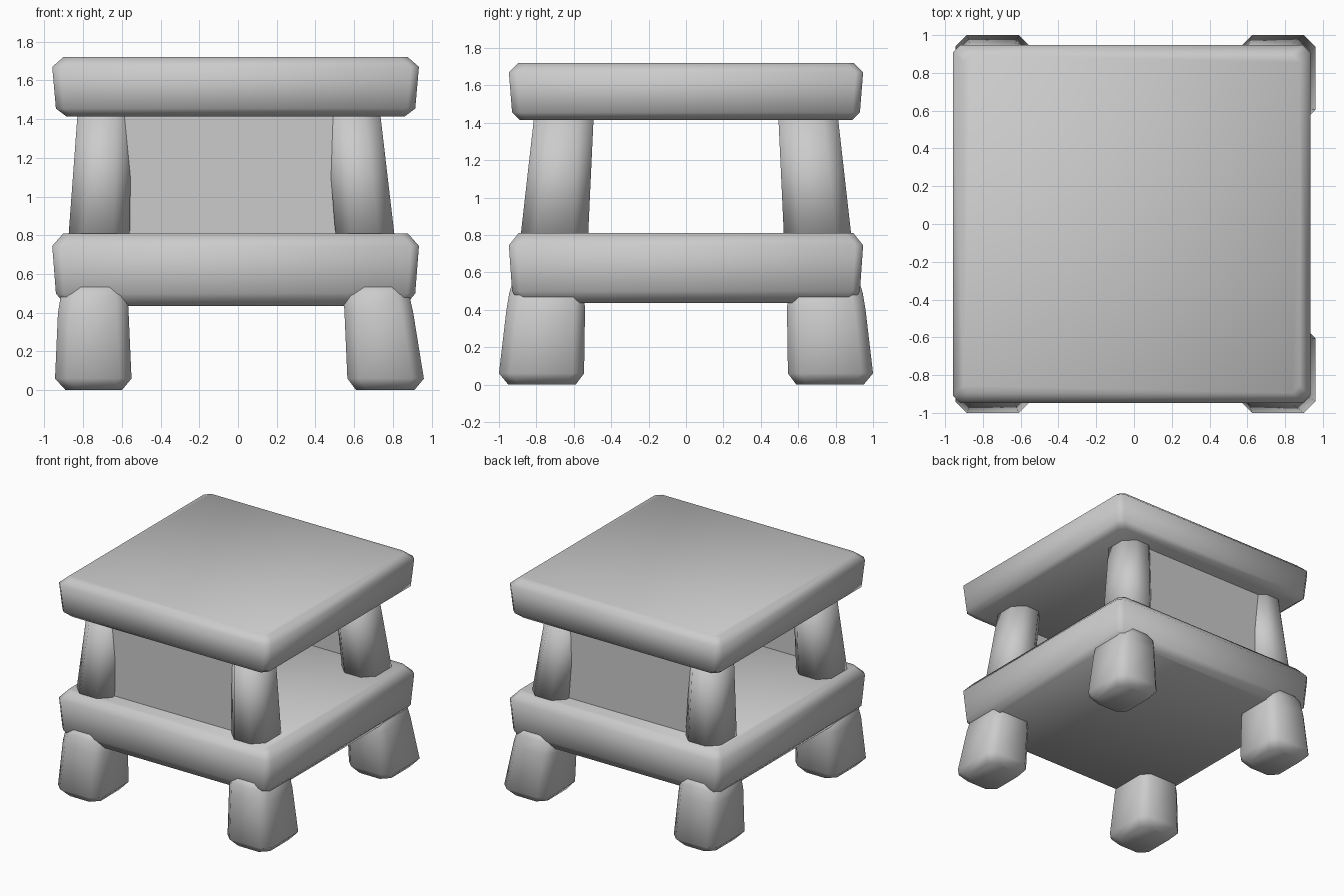
import bpy
import bmesh

cube = bpy.data.objects.get("Cube")
if cube:
    bpy.data.objects.remove(cube, do_unlink=True)

# One stone colour for the whole model
stone = bpy.data.materials.new("stone grey")
stone.use_nodes = True
GREY = (0.6, 0.6, 0.6, 1)
stone.diffuse_color = GREY
stone.node_tree.nodes["Principled BSDF"].inputs["Base Color"].default_value = GREY


def finish(name, bm, smooth=True):
    mesh = bpy.data.meshes.new(name)
    bm.to_mesh(mesh)
    bm.free()
    mesh.materials.append(stone)
    for p in mesh.polygons:
        p.use_smooth = smooth
    obj = bpy.data.objects.new(name, mesh)
    bpy.context.collection.objects.link(obj)
    return obj


def loft(name, rings, cut):
    """Stack of corner-cut rectangles (z, x0, x1, y0, y1), capped at both ends."""
    bm = bmesh.new()
    loops = []
    for z, x0, x1, y0, y1 in rings:
        x0, x1 = sorted((x0, x1))
        y0, y1 = sorted((y0, y1))
        outline = [(x0 + cut, y0), (x1 - cut, y0), (x1, y0 + cut), (x1, y1 - cut),
                   (x1 - cut, y1), (x0 + cut, y1), (x0, y1 - cut), (x0, y0 + cut)]
        loops.append([bm.verts.new((x, y, z)) for x, y in outline])
    for a, b in zip(loops, loops[1:]):
        for i in range(8):
            j = (i + 1) % 8
            bm.faces.new((a[i], a[j], b[j], b[i]))
    bm.faces.new(loops[0][::-1])
    bm.faces.new(loops[-1])
    bmesh.ops.recalc_face_normals(bm, faces=bm.faces)
    return finish(name, bm)


# Slabs: widest near the top, tapering down, with chamfered rims
def slab(name, bottom, low, high, top):
    sizes = [(bottom, 0.875, 0.89), (low, 0.928, 0.93), (high, 0.947, 0.947), (top, 0.89, 0.895)]
    loft(name, [(z, -w - 0.0125, w - 0.0125, -d, d) for z, w, d in sizes], 0.04)


slab("roof_slab", 1.415, 1.455, 1.67, 1.72)
slab("base_slab", 0.435, 0.50, 0.745, 0.81)

# Profiles as (z, outer x, inner x); the two sides lean differently
LEG_X = {
    "right": [(0, -0.89, -0.60), (0.06, -0.945, -0.55), (0.40, -0.93, -0.565),
              (0.49, -0.915, -0.57), (0.54, -0.865, -0.61)],
    "left": [(0, 0.91, 0.61), (0.06, 0.96, 0.565), (0.40, 0.905, 0.55),
             (0.49, 0.885, 0.545), (0.54, 0.85, 0.60)],
}
LEG_Y = [(0.95, 0.59), (1.0, 0.545), (0.96, 0.54), (0.945, 0.545), (0.93, 0.60)]
POST_X = {
    "right": [(0.76, -0.878, -0.56), (1.45, -0.827, -0.55)],
    "left": [(0.76, 0.813, 0.507), (1.45, 0.732, 0.452)],
}
POST_Y = [(0.888, 0.525), (0.81, 0.493)]

for end, s in (("front", -1), ("back", 1)):
    for side in ("right", "left"):
        loft(f"{end}_{side}_foot",
             [(z, a, b, s * c, s * d) for (z, a, b), (c, d) in zip(LEG_X[side], LEG_Y)], 0.06)
        loft(f"{end}_{side}_post",
             [(z, a, b, s * c, s * d) for (z, a, b), (c, d) in zip(POST_X[side], POST_Y)], 0.08)

    # Thin screen closing the opening between the posts
    bm = bmesh.new()
    y = s * 0.77
    quad = [(-0.68, y, 0.79), (0.62, y, 0.79), (0.6, y, 1.43), (-0.68, y, 1.43)]
    face = bm.faces.new([bm.verts.new(v) for v in quad])
    if s > 0:
        face.normal_flip()
    finish(f"{end}_screen", bm, smooth=False)
